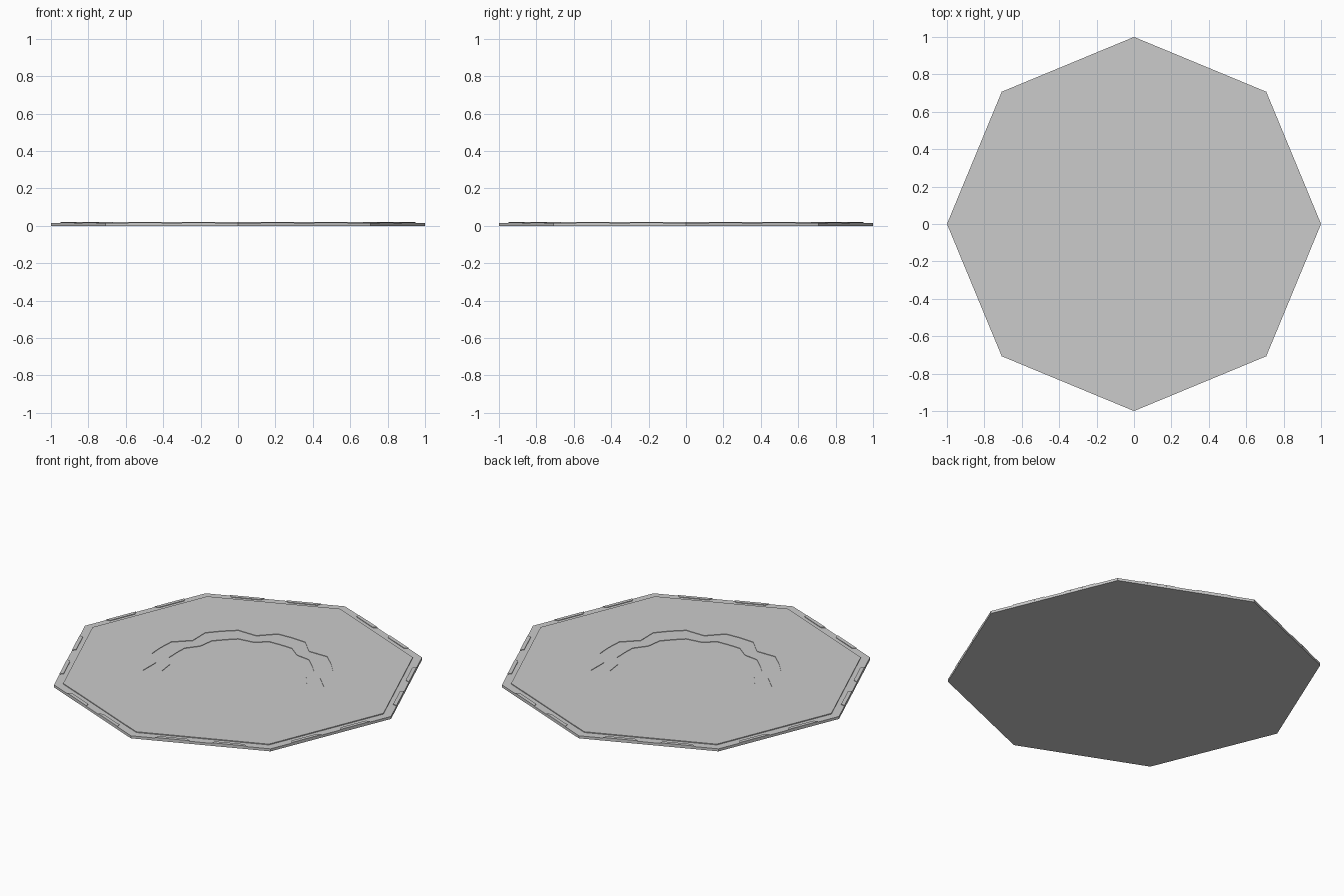
import bpy, bmesh, math

if "Cube" in bpy.data.objects:
    bpy.data.objects.remove(bpy.data.objects["Cube"])

ANG = (0, 10.2, 22.5, 34.8)          # sample directions within one 45 degree wedge
APOTHEM = math.cos(math.pi / 8)


def make_object(name, bm):
    bmesh.ops.recalc_face_normals(bm, faces=bm.faces)
    mesh = bpy.data.meshes.new(name)
    bm.to_mesh(mesh)
    bm.free()
    ob = bpy.data.objects.new(name, mesh)
    bpy.context.collection.objects.link(ob)
    return ob


def octagon(size):
    # radius of an octagon with its corners on the axes, for each direction
    return [size * APOTHEM / math.cos(math.radians(a - 22.5)) for a in ANG]


# Plate: stepped loops from the underside up to the deck and down into the basin
outer_notch = (0.505, 0.508, 0.45, 0.508)
inner_notch = (0.402, 0.406, 0.374, 0.406)
levels = [
    (octagon(1.0), 0.0), (octagon(1.0), 0.015),
    (octagon(0.95), 0.015), (octagon(0.95), 0.02),
    (outer_notch, 0.02), (outer_notch, 0.017),
    (inner_notch, 0.017), (inner_notch, 0.014),
]
bm = bmesh.new()
loops = []
for radii, z in levels:
    loop = []
    for k in range(8):
        for a, r in zip(ANG, radii):
            t = math.radians(a + 45 * k)
            loop.append(bm.verts.new((r * math.cos(t), r * math.sin(t), z)))
    loops.append(loop)
n = len(loops[0])
for lo, hi in zip(loops, loops[1:]):
    for i in range(n):
        j = (i + 1) % n
        bm.faces.new((lo[i], lo[j], hi[j], hi[i]))
bm.faces.new(loops[0][::-1])
centre = bm.verts.new((0, 0, levels[-1][1]))
for i in range(n):
    bm.faces.new((loops[-1][i], loops[-1][(i + 1) % n], centre))
make_object("octagonal_plate", bm)

# Rim tabs: two low raised strips on every side, with slanted ends
bm = bmesh.new()
outline = [(0.924, 0.06), (0.924, 0.25), (0.903, 0.235), (0.903, 0.075)]
for k in range(8):
    t = math.radians(22.5 + 45 * k)
    c, s = math.cos(t), math.sin(t)
    for side in (-1, 1):
        low, high = [[bm.verts.new((u * c - side * v * s, u * s + side * v * c, z))
                      for u, v in outline] for z in (0.012, 0.0185)]
        bm.faces.new(low[::-1])
        bm.faces.new(high)
        for i in range(4):
            j = (i + 1) % 4
            bm.faces.new((low[i], low[j], high[j], high[i]))
make_object("rim_tabs", bm)
